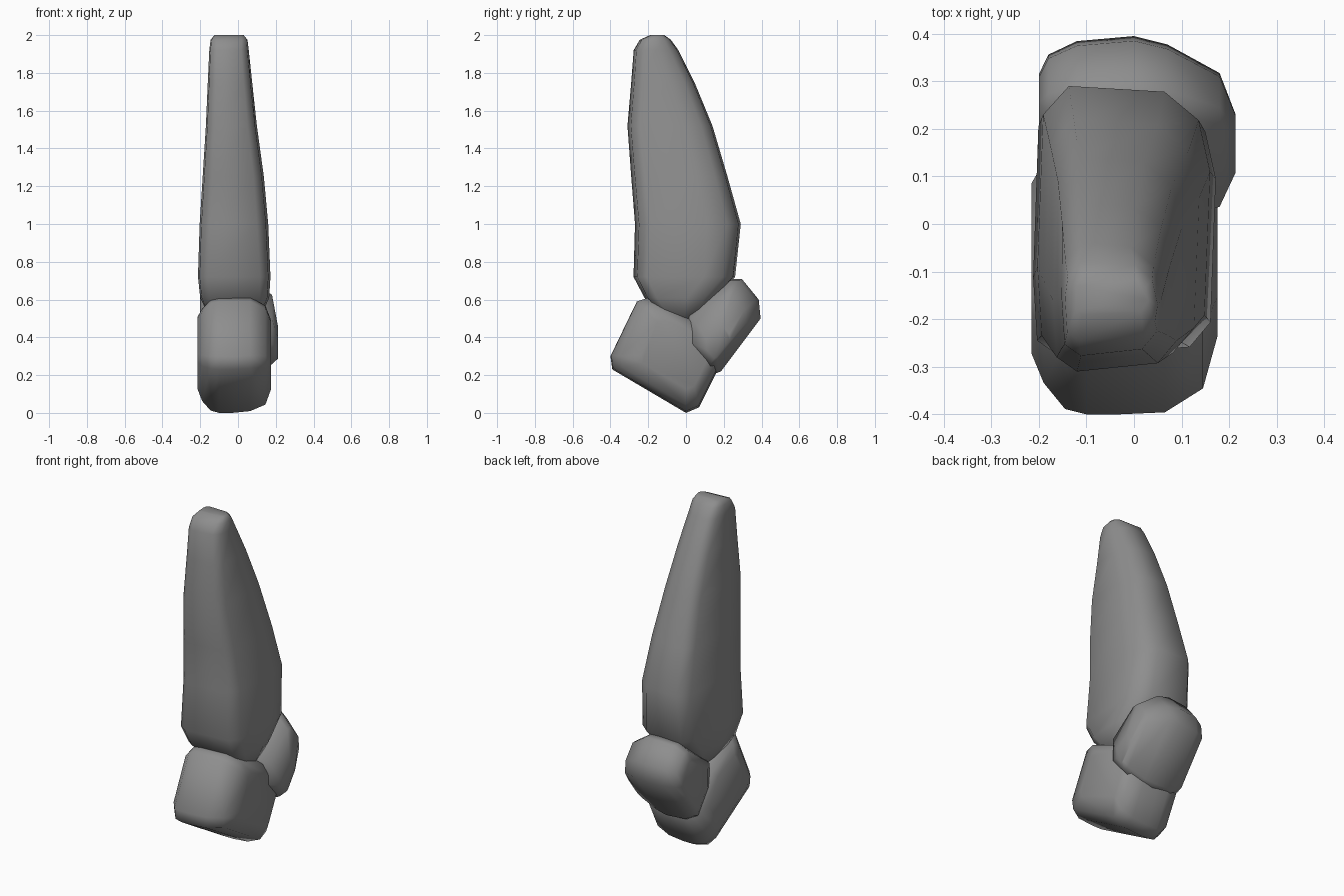
import bpy, bmesh

if "Cube" in bpy.data.objects:
    bpy.data.objects.remove(bpy.data.objects["Cube"])

stone = bpy.data.materials.new("dark_stone")
stone.diffuse_color = (0.27, 0.27, 0.27, 1)
stone.use_nodes = True
stone.node_tree.nodes["Principled BSDF"].inputs["Base Color"].default_value = stone.diffuse_color


def finish(name, bm):
    bmesh.ops.recalc_face_normals(bm, faces=bm.faces)
    me = bpy.data.meshes.new(name)
    bm.to_mesh(me)
    bm.free()
    me.materials.append(stone)
    me.shade_smooth()
    ob = bpy.data.objects.new(name, me)
    bpy.context.collection.objects.link(ob)


def standing_stone(name, rings):
    """Loft chamfered rectangles: z, x0, x1, y0, y1, chamfer."""
    bm = bmesh.new()
    loops = []
    for z, x0, x1, y0, y1, c in rings:
        pts = [(x0 + c, y0), (x1 - c, y0 + c * .35), (x1 - c * .2, y0 + c * 1.3),
               (x1, y1 - c * 3), (x1 - c * .4, y1 - c * 1.2), (x1 - c * 1.6, y1 - c * .2),
               (x0 + c * 1.1, y1), (x0 + c * .2, y1 - c), (x0, y0 + c * 3),
               (x0 + c * .15, y0 + c * .6)]
        loops.append([bm.verts.new((x, y, z)) for x, y in pts])
    n = len(loops[0])
    for a, b in zip(loops, loops[1:]):
        for i in range(n):
            j = (i + 1) % n
            bm.faces.new((a[i], a[j], b[j], b[i]))
    bm.faces.new(loops[0])
    bm.faces.new(loops[-1])
    finish(name, bm)


def boulder(name, profile, slices):
    """Convex hull of a side profile (y, z), scaled at each x slice: x, scale, y shift, z shift."""
    bm = bmesh.new()
    cy = sum(p[0] for p in profile) / len(profile)
    cz = sum(p[1] for p in profile) / len(profile)
    for x, s, dy, dz in slices:
        for y, z in profile:
            bm.verts.new((x, cy + (y - cy) * s + dy, cz + (z - cz) * s + dz))
    r = bmesh.ops.convex_hull(bm, input=bm.verts[:])
    bmesh.ops.delete(bm, geom=list({v for v in r['geom_interior'] + r['geom_unused']
                                    if isinstance(v, bmesh.types.BMVert)}), context='VERTS')
    bmesh.ops.dissolve_limit(bm, angle_limit=0.03, verts=bm.verts[:], edges=bm.edges[:])
    finish(name, bm)


# Tall tapering stone
standing_stone("tall_stone", [
    (0.48, -0.14, 0.11, -0.10, 0.06, .025),
    (0.61, -0.20, 0.165, -0.22, 0.16, .05),
    (0.72, -0.212, 0.172, -0.278, 0.26, .055),
    (1.00, -0.203, 0.160, -0.27, 0.29, .06),
    (1.25, -0.187, 0.137, -0.29, 0.22, .055),
    (1.52, -0.170, 0.10, -0.31, 0.14, .05),
    (1.75, -0.160, 0.075, -0.29, 0.045, .045),
    (1.92, -0.152, 0.057, -0.277, -0.04, .04),
    (1.975, -0.145, 0.05, -0.245, -0.08, .03),
    (2.00, -0.125, 0.03, -0.19, -0.115, .015)])

# Lower front boulder carrying the stone
boulder("front_boulder",
        [(-.39, .23), (0, 0), (.07, .03), (.18, .25), (.05, .50), (-.20, .61), (-.26, .59), (-.40, .30)],
        [(-.215, .62, .02, .01), (-.19, .80, .01, 0), (-.145, .96, 0, 0), (-.10, 1, 0, 0),
         (-.03, 1, 0, 0), (.065, .985, 0, .005), (.145, .86, .015, 0), (.175, .6, .05, 0)])

# Smaller boulder leaning behind
boulder("rear_boulder",
        [(.13, .20), (.18, .22), (.39, .50), (.38, .60), (.29, .71), (.24, .71), (0, .53), (0, .35)],
        [(-.20, .60, 0, 0), (-.18, .82, 0, 0), (-.12, .97, 0, 0), (0, 1, .005, 0),
         (.07, .96, -.005, 0), (.18, .72, -.02, -.02), (.213, .32, -.03, -.1)])
